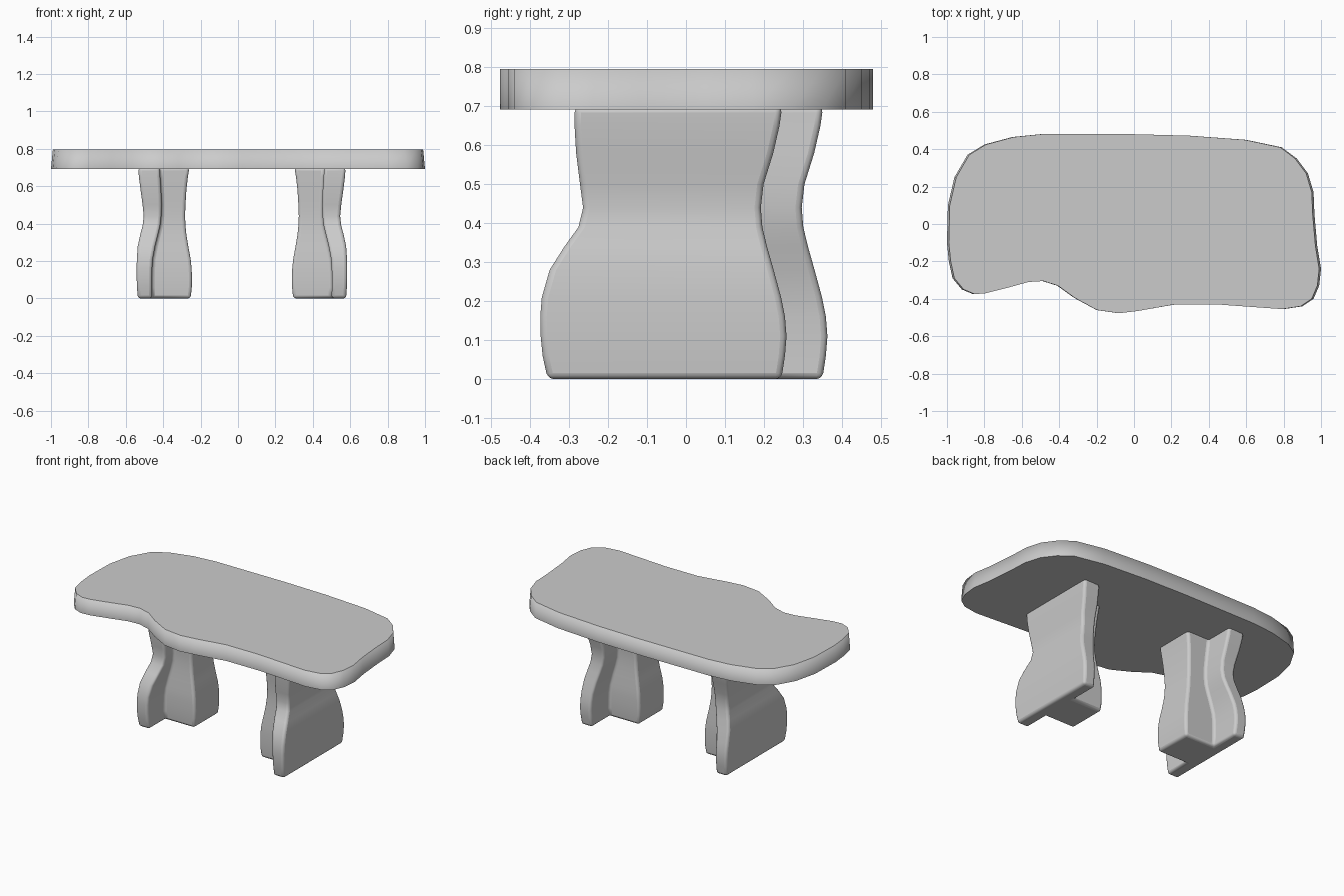
import bpy, bmesh, math

if "Cube" in bpy.data.objects:
    bpy.data.objects.remove(bpy.data.objects["Cube"])

Z_BOT, Z_TOP = 0.692, 0.796

# outline of the free-form top, counter-clockwise from the front left
OUTLINE = [(-.97, -.29), (-.92, -.35), (-.86, -.375), (-.8, -.37), (-.68, -.34),
           (-.57, -.31), (-.49, -.305), (-.41, -.33), (-.32, -.395), (-.2, -.46),
           (-.08, -.477), (.02, -.465), (.22, -.43), (.45, -.43), (.8, -.455),
           (.9, -.44), (.96, -.4), (.99, -.33), (1, -.24), (.98, -.12), (.965, .05),
           (.96, .17), (.93, .27), (.87, .35), (.79, .41), (.6, .45), (.3, .472),
           (0, .48), (-.5, .48), (-.65, .465), (-.8, .425), (-.89, .37), (-.96, .25),
           (-.995, .1), (-1, -.1), (-.99, -.2)]


def finish(name, bm):
    bmesh.ops.recalc_face_normals(bm, faces=bm.faces)
    mesh = bpy.data.meshes.new(name)
    bm.to_mesh(mesh)
    bm.free()
    ob = bpy.data.objects.new(name, mesh)
    bpy.context.collection.objects.link(ob)
    return ob


def bridge(bm, a, b):
    n = len(a)
    return [bm.faces.new((a[i], a[(i + 1) % n], b[(i + 1) % n], b[i])) for i in range(n)]


# tabletop slab: vertical walls, soft-shaded upper rim, crisp lower rim
bm = bmesh.new()
low = [bm.verts.new((x, y, Z_BOT)) for x, y in OUTLINE]
high = [bm.verts.new((x * .99, y, Z_TOP)) for x, y in OUTLINE]
bridge(bm, low, high)
bm.faces.new(low[::-1])
cap = bm.faces.new(high)
bmesh.ops.inset_individual(bm, faces=[cap], thickness=0.06)
for f in bm.faces:
    f.smooth = True
for e in bm.edges:
    if all(v.co.z < Z_BOT + .001 for v in e.verts):
        e.smooth = False
finish("tabletop", bm)


# leg: T-shaped section (outer plate plus inner stem) lofted up a wavy profile
# rows: z, outer x, plate inner x, stem end x, y back end, y front end, stem half width
LEVELS = [(0.00, .578, .500, .295, -.355, .245, .125),
          (0.06, .582, .502, .289, -.368, .254, .130),
          (0.11, .584, .502, .288, -.373, .258, .130),
          (0.16, .584, .501, .290, -.374, .254, .130),
          (0.21, .583, .498, .295, -.370, .244, .127),
          (0.28, .578, .485, .308, -.350, .225, .120),
          (0.34, .565, .470, .318, -.312, .208, .115),
          (0.39, .552, .458, .323, -.276, .196, .112),
          (0.44, .546, .452, .325, -.264, .192, .112),
          (0.50, .552, .450, .323, -.272, .199, .115),
          (0.58, .563, .453, .318, -.282, .224, .122),
          (0.65, .572, .458, .310, -.286, .240, .127),
          (0.70, .575, .460, .302, -.286, .247, .130)]


def leg(name, side, dy, dx=0.0):
    bm = bmesh.new()
    rings = []
    for z, xo, xp, xs, y0, y1, h in LEVELS:
        c = -.065
        section = [(xo, y0), (xo, y1), (xp, y1), (xp, c + h), (xs, c + h),
                   (xs, c - h), (xp, c - h), (xp, y0)]
        rings.append([bm.verts.new((side * (x + dx), y + dy, z)) for x, y in section])
    for a, b in zip(rings, rings[1:]):
        bridge(bm, a, b)
    # caps split into plate and stem quads
    for r in (rings[0], rings[-1]):
        bm.faces.new((r[0], r[1], r[2], r[3], r[6], r[7]))
        bm.faces.new((r[3], r[4], r[5], r[6]))
    ob = finish(name, bm)
    bev = ob.modifiers.new("soft_edges", 'BEVEL')
    bev.width, bev.segments = .016, 3
    bev.limit_method, bev.angle_limit = 'ANGLE', math.radians(50)
    bpy.ops.object.select_all(action='DESELECT')
    ob.select_set(True)
    bpy.context.view_layer.objects.active = ob
    bpy.ops.object.shade_smooth_by_angle(angle=math.radians(45))


leg("right_leg", 1, 0)
leg("left_leg", -1, .105, -.042)
